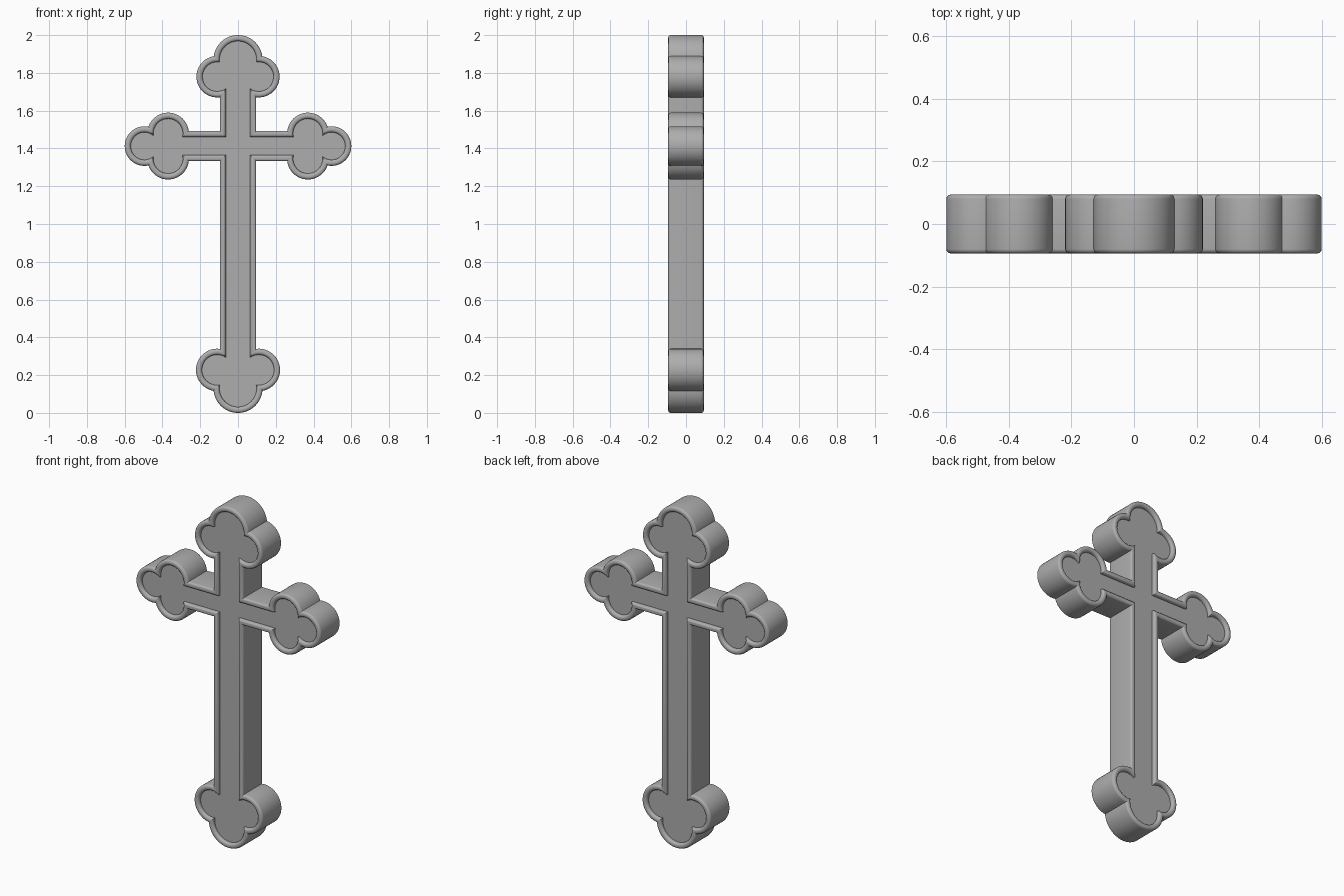
import bpy, bmesh
from math import sin, cos, pi, sqrt, atan2, radians

if "Cube" in bpy.data.objects:
    bpy.data.objects.remove(bpy.data.objects["Cube"])

HALF_DEPTH = 0.094     # half thickness at the rim
RIM = 0.032            # rim width
RECESS = 0.02          # depth of the sunken panel
ROUND = 0.014          # rounding of the rim edges
ARM_Z = 1.4125         # height of the cross arms
ARC_STEPS = 20


def circle_meet(a, b):
    """Outer crossing point of two circles (x, z, r), walking from a to b."""
    dx, dz = b[0] - a[0], b[1] - a[1]
    d = sqrt(dx * dx + dz * dz)
    t = (a[2] ** 2 - b[2] ** 2 + d * d) / (2 * d)
    h = sqrt(a[2] ** 2 - t * t)
    return (a[0] + (t * dx + h * dz) / d, a[1] + (t * dz - h * dx) / d)


def arc(c, start, end):
    """Points counter-clockwise on circle c between two points."""
    a0 = atan2(start[1] - c[1], start[0] - c[0])
    a1 = atan2(end[1] - c[1], end[0] - c[0])
    if a1 <= a0:
        a1 += 2 * pi
    angles = [a0 + (a1 - a0) * i / ARC_STEPS for i in range(ARC_STEPS + 1)]
    return [(c[0] + c[2] * cos(a), c[1] + c[2] * sin(a)) for a in angles]


def outline(inset):
    """Closed budded-cross outline, drawn in by the given inset."""
    def lobe(x, z, r):
        return (x, z, r - inset)

    stem, arm = 0.0965 - inset, 0.08 - inset
    foot, foot_side = lobe(0, 0.13, 0.13), lobe(0.11, 0.2275, 0.1125)
    arm_low, arm_high = [lobe(0.37, ARM_Z + s * 0.067, 0.11) for s in (-1, 1)]
    arm_end = lobe(0.495, ARM_Z, 0.105)
    head_side, head = lobe(0.11, 1.78, 0.11), lobe(0, 1.87, 0.13)

    def on_stem(c, side):
        return (stem, c[1] + side * sqrt(c[2] ** 2 - (stem - c[0]) ** 2))

    def on_arm(c, z):
        return (c[0] - sqrt(c[2] ** 2 - (z - c[1]) ** 2), z)

    low, high = ARM_Z - arm, ARM_Z + arm
    # Each clover end is a run of three arcs
    foot_joint = circle_meet(foot, foot_side)
    arm_joints = circle_meet(arm_low, arm_end), circle_meet(arm_end, arm_high)
    head_joint = circle_meet(head_side, head)
    half = arc(foot, (0, foot[1] - foot[2]), foot_joint)
    half += arc(foot_side, foot_joint, on_stem(foot_side, 1))[1:]
    half.append((stem, low))
    half += arc(arm_low, on_arm(arm_low, low), arm_joints[0])
    half += arc(arm_end, *arm_joints)[1:]
    half += arc(arm_high, arm_joints[1], on_arm(arm_high, high))[1:]
    half.append((stem, high))
    half += arc(head_side, on_stem(head_side, -1), head_joint)
    half += arc(head, head_joint, (0, head[1] + head[2]))[1:]
    return half + [(-x, z) for x, z in half[-2:0:-1]]


# Rim section as (inset, depth) steps: sunken panel edge to outer wall
turns = [i * pi / 10 for i in range(6)]
section = [(RIM, HALF_DEPTH - RECESS)]
section += [(RIM - ROUND + ROUND * cos(a), HALF_DEPTH - ROUND + ROUND * sin(a))
            for a in turns]
section += [(ROUND - ROUND * sin(a), HALF_DEPTH - ROUND + ROUND * cos(a))
            for a in turns]
section = [(i, -y) for i, y in section] + section[::-1]

# Loft the outline through the section and close both panels
bm = bmesh.new()
rings = [[bm.verts.new((x, y, z)) for x, z in outline(inset)]
         for inset, y in section]
for a, b in zip(rings, rings[1:]):
    n = len(a)
    for i in range(n):
        j = (i + 1) % n
        bm.faces.new((a[i], a[j], b[j], b[i]))
bm.faces.new(rings[0])
bm.faces.new(rings[-1][::-1])
bmesh.ops.recalc_face_normals(bm, faces=bm.faces)

mesh = bpy.data.meshes.new("cross_body")
bm.to_mesh(mesh)
bm.free()
cross = bpy.data.objects.new("cross_body", mesh)
bpy.context.collection.objects.link(cross)

# Plain grey finish
grey = bpy.data.materials.new("plain_grey")
grey.use_nodes = True
colour = (0.42, 0.42, 0.42, 1)
grey.diffuse_color = colour
grey.node_tree.nodes["Principled BSDF"].inputs["Base Color"].default_value = colour
mesh.materials.append(grey)

bpy.ops.object.select_all(action='DESELECT')
cross.select_set(True)
bpy.context.view_layer.objects.active = cross
bpy.ops.object.shade_smooth_by_angle(angle=radians(30))
